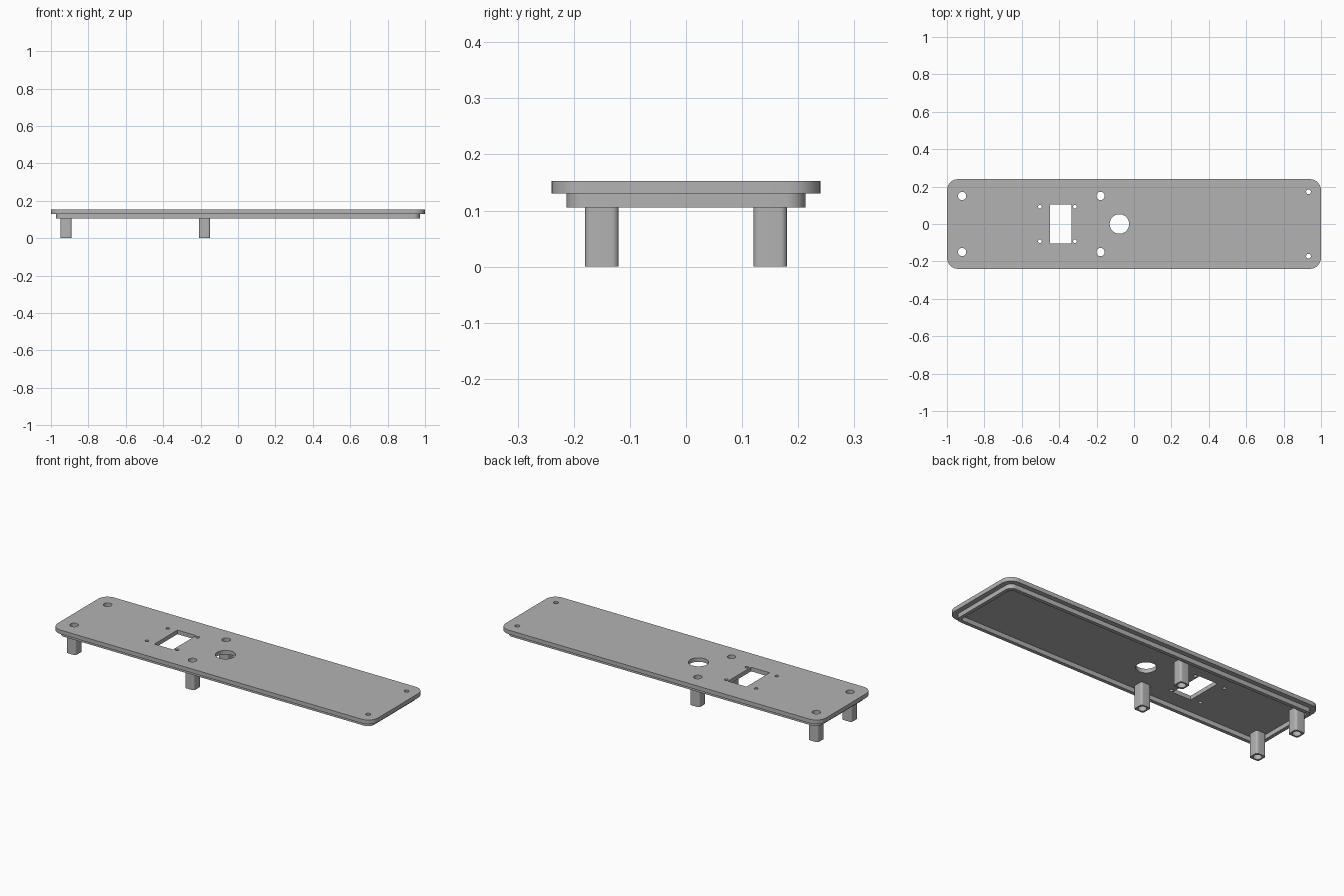
import bpy
from math import pi, sin, cos, radians

if "Cube" in bpy.data.objects:
    bpy.data.objects.remove(bpy.data.objects["Cube"], do_unlink=True)

grey = bpy.data.materials.new("plain grey")
grey.use_nodes = True
colour = (0.45, 0.45, 0.45, 1)
grey.diffuse_color = colour
grey.node_tree.nodes["Principled BSDF"].inputs["Base Color"].default_value = colour


def circle(x, y, r, n=32):
    return [(x + r * cos(2 * pi * i / n), y + r * sin(2 * pi * i / n)) for i in range(n)]


def rounded(x, y, hx, hy, r, steps=8):
    """Rectangle outline with rounded corners."""
    points = []
    for k, (sx, sy) in enumerate([(1, 1), (-1, 1), (-1, -1), (1, -1)]):
        for i in range(steps + 1):
            a = pi / 2 * (k + i / steps)
            points.append((x + sx * (hx - r) + r * cos(a), y + sy * (hy - r) + r * sin(a)))
    return points


def rectangle(x, y, hx, hy):
    return [(x + hx, y + hy), (x - hx, y + hy), (x - hx, y - hy), (x + hx, y - hy)]


def extruded(name, outlines, z0, z1):
    """Solid from an outer outline and its holes, between two heights."""
    curve = bpy.data.curves.new(name, "CURVE")
    curve.dimensions = "2D"
    curve.fill_mode = "BOTH"
    curve.extrude = (z1 - z0) / 2
    for points in outlines:
        spline = curve.splines.new("POLY")
        spline.points.add(len(points) - 1)
        for p, (x, y) in zip(spline.points, points):
            p.co = (x, y, 0, 1)
        spline.use_cyclic_u = True
    obj = bpy.data.objects.new(name, curve)
    obj.location.z = (z0 + z1) / 2
    bpy.context.collection.objects.link(obj)
    bpy.ops.object.select_all(action="DESELECT")
    obj.select_set(True)
    bpy.context.view_layer.objects.active = obj
    bpy.ops.object.convert(target="MESH")
    obj = bpy.context.object
    obj.data.materials.clear()
    obj.data.materials.append(grey)
    # Weld the caps to the walls so the rounded sides shade smoothly
    bpy.ops.object.mode_set(mode="EDIT")
    bpy.ops.mesh.select_all(action="SELECT")
    bpy.ops.mesh.remove_doubles(threshold=0.00001)
    bpy.ops.mesh.normals_make_consistent(inside=False)
    bpy.ops.object.mode_set(mode="OBJECT")
    bpy.ops.object.shade_smooth_by_angle(angle=radians(30))
    return obj


TOP, UNDER, RIM = 0.153, 0.13, 0.105
posts = [(x, y) for x in (-0.919, -0.179) for y in (-0.15, 0.15)]
POST_HOLE = 0.022

# Top plate with its window, round opening and screw holes
holes = [rectangle(-0.392, 0, 0.058, 0.103), circle(-0.078, 0, 0.052, 48)]
holes += [circle(x, y, POST_HOLE) for x, y in posts]
holes += [circle(x, y, 0.01, 20) for x in (-0.503, -0.316) for y in (-0.092, 0.092)]
holes += [circle(0.933, y, 0.013, 20) for y in (-0.172, 0.172)]
extruded("top_plate", [rounded(0, 0, 1, 0.24, 0.06)] + holes, UNDER, TOP)

# Locating rim under the plate
extruded("locating_rim", [rounded(0, 0, 0.972, 0.213, 0.035),
                          rounded(0, 0, 0.952, 0.193, 0.016)], RIM, UNDER)

# Hollow mounting posts
for i, (x, y) in enumerate(posts):
    extruded(f"mounting_post_{i + 1}", [rounded(x, y, 0.03, 0.03, 0.012),
                                        circle(x, y, POST_HOLE)], 0, UNDER)
